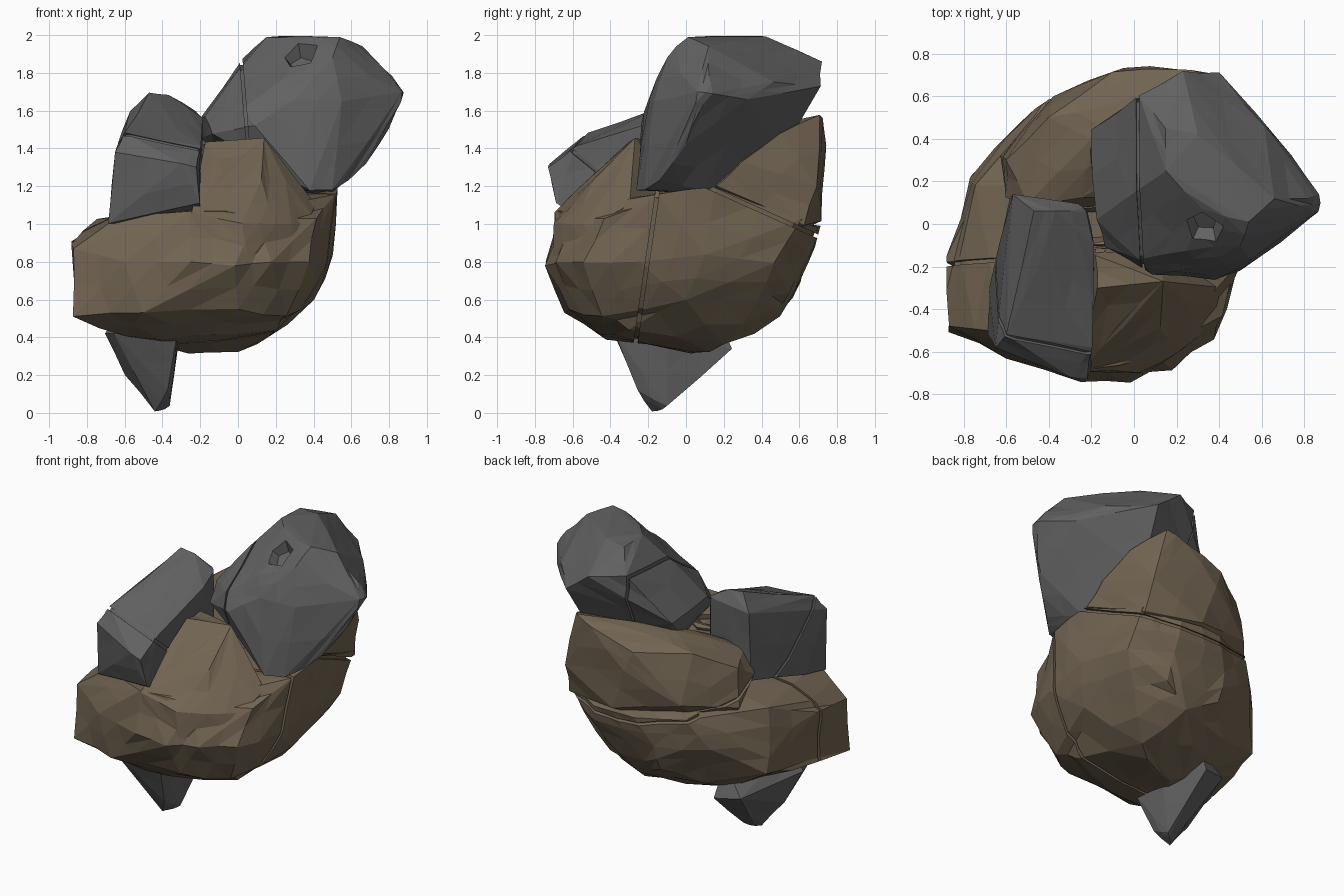
import bpy, bmesh, random
from mathutils import Vector

if "Cube" in bpy.data.objects:
    bpy.data.objects.remove(bpy.data.objects["Cube"])

random.seed(4)


def material(name, rgb):
    m = bpy.data.materials.new(name)
    m.diffuse_color = (*rgb, 1)
    m.use_nodes = True
    m.node_tree.nodes["Principled BSDF"].inputs["Base Color"].default_value = m.diffuse_color
    return m


BROWN = material("brown_stone", (0.17, 0.13, 0.085))
GREY = material("grey_stone", (0.12, 0.12, 0.12))


def new_object(name, bm, mat):
    me = bpy.data.meshes.new(name)
    bm.to_mesh(me)
    bm.free()
    ob = bpy.data.objects.new(name, me)
    me.materials.clear()
    me.materials.append(mat)
    bpy.context.collection.objects.link(ob)
    return ob


def rock(name, pts, mat, rough=0.025):
    """Faceted boulder: convex hull, subdivided, new points pushed slightly out."""
    bm = bmesh.new()
    for p in pts:
        bm.verts.new(p)
    res = bmesh.ops.convex_hull(bm, input=bm.verts)
    junk = {v for v in res["geom_interior"] + res["geom_unused"]
            if isinstance(v, bmesh.types.BMVert) and v.is_valid and not v.link_faces}
    bmesh.ops.delete(bm, geom=list(junk), context='VERTS')
    bmesh.ops.recalc_face_normals(bm, faces=bm.faces)
    old = set(bm.verts)
    bmesh.ops.subdivide_edges(bm, edges=bm.edges[:], cuts=1, use_grid_fill=True)
    bm.normal_update()
    for v in bm.verts:
        if v not in old:
            v.co += v.normal * random.uniform(-0.006, rough)
    bmesh.ops.triangulate(bm, faces=bm.faces[:])
    return new_object(name, bm, mat)


def combine(ob, other, op):
    """Apply a boolean and remove the second object."""
    mod = ob.modifiers.new("b", 'BOOLEAN')
    mod.operation, mod.object, mod.solver = op, other, 'EXACT'
    dg = bpy.context.evaluated_depsgraph_get()
    me = bpy.data.meshes.new_from_object(ob.evaluated_get(dg))
    ob.modifiers.clear()
    ob.data = me
    bpy.data.objects.remove(other)


def crack(ob, names, co, no, gap=0.02):
    """Split a rock along a plane; a slightly smaller plate fills the crack inside."""
    out = []
    n = Vector(no).normalized()
    for name, s in zip((*names, names[0] + "_crack_floor"), (1, -1, 0)):
        bm = bmesh.new()
        bm.from_mesh(ob.data)
        shift = n * gap / 2 * (s or -1)
        res = bmesh.ops.bisect_plane(
            bm, geom=bm.verts[:] + bm.edges[:] + bm.faces[:],
            plane_co=Vector(co) + shift, plane_no=n * (s or 1), clear_inner=True)
        edges = [e for e in res["geom_cut"] if isinstance(e, bmesh.types.BMEdge)]
        fill = bmesh.ops.triangle_fill(bm, edges=edges, use_beauty=True)["geom"]
        if s == 0:
            caps = {f for f in fill if isinstance(f, bmesh.types.BMFace)}
            bmesh.ops.delete(bm, geom=[f for f in bm.faces if f not in caps], context='FACES')
            mid = sum((v.co for v in bm.verts), Vector()) / len(bm.verts)
            for v in bm.verts:
                v.co = mid + (v.co - mid) * 0.95
            ext = bmesh.ops.extrude_face_region(bm, geom=bm.faces[:])["geom"]
            bmesh.ops.translate(bm, vec=n * gap,
                                verts=[v for v in ext if isinstance(v, bmesh.types.BMVert)])
        bmesh.ops.recalc_face_normals(bm, faces=bm.faces)
        out.append(new_object(name, bm, ob.data.materials[0]))
    bpy.data.objects.remove(ob)
    return out


# Brown body: bowl-shaped boulder from stacked outlines
bottom = [(-.6, -.38, .41), (-.2, -.45, .41), (-.26, .03, .32), (-.1, .05, .32),
          (-.42, .1, .37), (.1, .2, .37), (.2, -.3, .46)]
low = [(-.86, -.5, .52), (-.5, -.63, .54), (0, -.62, .55), (.25, -.44, .52),
       (.4, 0, .6), (.32, .38, .6), (0, .5, .51), (-.4, .38, .5), (-.78, .0, .56),
       (.18, .53, .64), (-.2, .55, .62), (-.75, .22, .61)]
mid = [(-.87, -.48, .87), (-.6, -.63, .8), (-.25, -.73, .8), (-.02, -.73, .78),
       (.17, -.67, .8), (.36, -.53, .8), (.47, -.25, .8), (.49, .1, .84),
       (.43, .46, .8), (.2, .62, .79), (-.2, .63, .79), (-.52, .48, .8), (-.77, .2, .8),
       (-.86, -.15, .9)]
top = [(-.62, -.5, 1.03), (-.25, -.68, 1.06), (.1, -.62, 1.04), (.4, -.42, 1.02),
       (.51, -.15, 1.15), (.51, .15, 1.18), (.43, .6, 1.02), (-.74, .18, 1.02),
       (.2, .69, .98), (-.1, .69, .98), (-.4, .58, 1.0)]
body = rock("body", bottom + low + mid + top, BROWN)

# Brown front peak, spreading into the bowl
peak = rock("peak", [
    (.14, -.27, 1.46), (.03, -.24, 1.42), (-.17, -.3, 1.43), (-.18, -.15, 1.42),
    (-.24, -.69, 1.06), (.02, -.69, 1.0), (.2, -.61, 1.0), (.36, -.47, 1.0),
    (.4, -.3, 1.1), (.1, -.05, 1.15), (.12, -.48, 1.23), (.26, -.33, 1.25),
    (-.25, -.1, 1.1), (-.08, -.47, 1.27), (-.2, -.7, .85), (.05, -.7, .8),
    (.36, -.48, .8), (.3, -.1, .8), (-.2, 0, .8)], BROWN, 0.012)
combine(body, peak, 'UNION')

# Brown back ridge curving round behind the big grey rock
ridge = rock("ridge", [
    (.33, .71, 1.58), (.2, .73, 1.53), (.42, .69, 1.2), (.45, .5, 1.48),
    (.5, .3, 1.33), (.51, .17, 1.2), (-.1, .71, 1.43), (-.05, .74, 1.3),
    (-.15, .55, 1.49), (-.4, .5, 1.42), (-.6, .3, 1.3), (-.6, .13, 1.2),
    (-.5, .1, 1.33), (-.25, .12, 1.38), (-.2, .4, 1.49), (-.62, .32, 1.05),
    (-.38, .6, 1.1), (.05, .71, 1.02), (.43, .62, 1.0), (-.4, .2, .8), (0, 0, .8)],
    BROWN, 0.012)
combine(body, ridge, 'UNION')

back_body = crack(body, ("temp_back", "front_body"), (0, -.2, .83), (0, 1, -.145))[0]
crack(back_body, ("back_ridge", "back_body"), (0, .13, 1.19), (0, .45, 1))

# Large grey rock leaning to the upper right
big = rock("big", [
    (.15, .25, 1.99), (.32, .07, 1.97), (.54, .01, 1.99), (.3, .42, 1.99),
    (.15, .45, 1.97), (.25, -.12, 1.77), (.5, -.1, 1.88),
    (.66, .12, 1.94), (.81, .12, 1.78), (.87, .06, 1.7), (.87, .14, 1.69),
    (.84, .05, 1.59), (.75, .0, 1.42), (.74, .32, 1.66), (.61, .46, 1.75),
    (.4, .71, 1.73), (.23, .72, 1.86), (.03, .6, 1.87), (-.2, .44, 1.55),
    (-.21, .36, 1.45), (-.18, .02, 1.57), (-.13, -.1, 1.48), (.03, -.16, 1.61),
    (.09, -.23, 1.52), (.38, -.26, 1.18), (.5, -.22, 1.18), (.59, -.14, 1.23),
    (.3, -.2, 1.66), (.55, -.17, 1.65), (.25, .25, 1.15), (.5, .1, 1.18),
    (.35, .5, 1.38), (-.1, .3, 1.3)], GREY, 0.01)

# Chipped pit in its top
bm = bmesh.new()
bmesh.ops.create_cone(bm, cap_ends=True, segments=5, radius1=.06, radius2=.17, depth=.2)
bmesh.ops.rotate(bm, verts=bm.verts,
                 matrix=Vector((0, 0, 1)).rotation_difference(Vector((-.2, -.8, 1))).to_matrix())
bmesh.ops.translate(bm, verts=bm.verts, vec=(.32, -.04, 1.92))
combine(big, new_object("pit_cutter", bm, GREY), 'DIFFERENCE')
crack(big, ("big_rock_right", "big_rock_left"), (.03, 0, 1.7), (1, 0, .08), .015)

# Left grey slab, broken near its front end
slab = rock("slab", [
    (-.22, -.73, 1.3), (-.3, -.72, 1.32), (-.65, -.58, 1.38), (-.2, -.69, 1.11),
    (-.69, -.52, 1.0), (-.2, -.5, 1.0), (-.6, -.52, 1.48), (-.2, -.58, 1.41),
    (-.19, -.1, 1.56), (-.22, .06, 1.6), (-.47, .06, 1.69), (-.37, .06, 1.68),
    (-.57, .14, 1.6), (-.26, .1, 1.61), (-.58, .13, 1.15), (-.22, .05, 1.15),
    (-.68, -.3, 1.05), (-.45, -.2, 1.6)], GREY, 0.006)
crack(slab, ("slab_back", "slab_front"), (-.2, -.6, 1.385), (.06, .13, .16), .02)

# Grey spike underneath
rock("bottom_spike", [
    (-.44, -.18, .006), (-.42, -.15, .006), (-.36, -.1, .035), (-.6, -.2, .2),
    (-.7, -.25, .42), (-.66, -.38, .42), (-.32, -.38, .42), (-.31, -.1, .42),
    (-.37, -.26, .12), (-.38, .24, .34), (-.55, .2, .36), (-.6, -.3, .6),
    (-.35, -.3, .6), (-.4, .15, .55)], GREY, 0.004)
